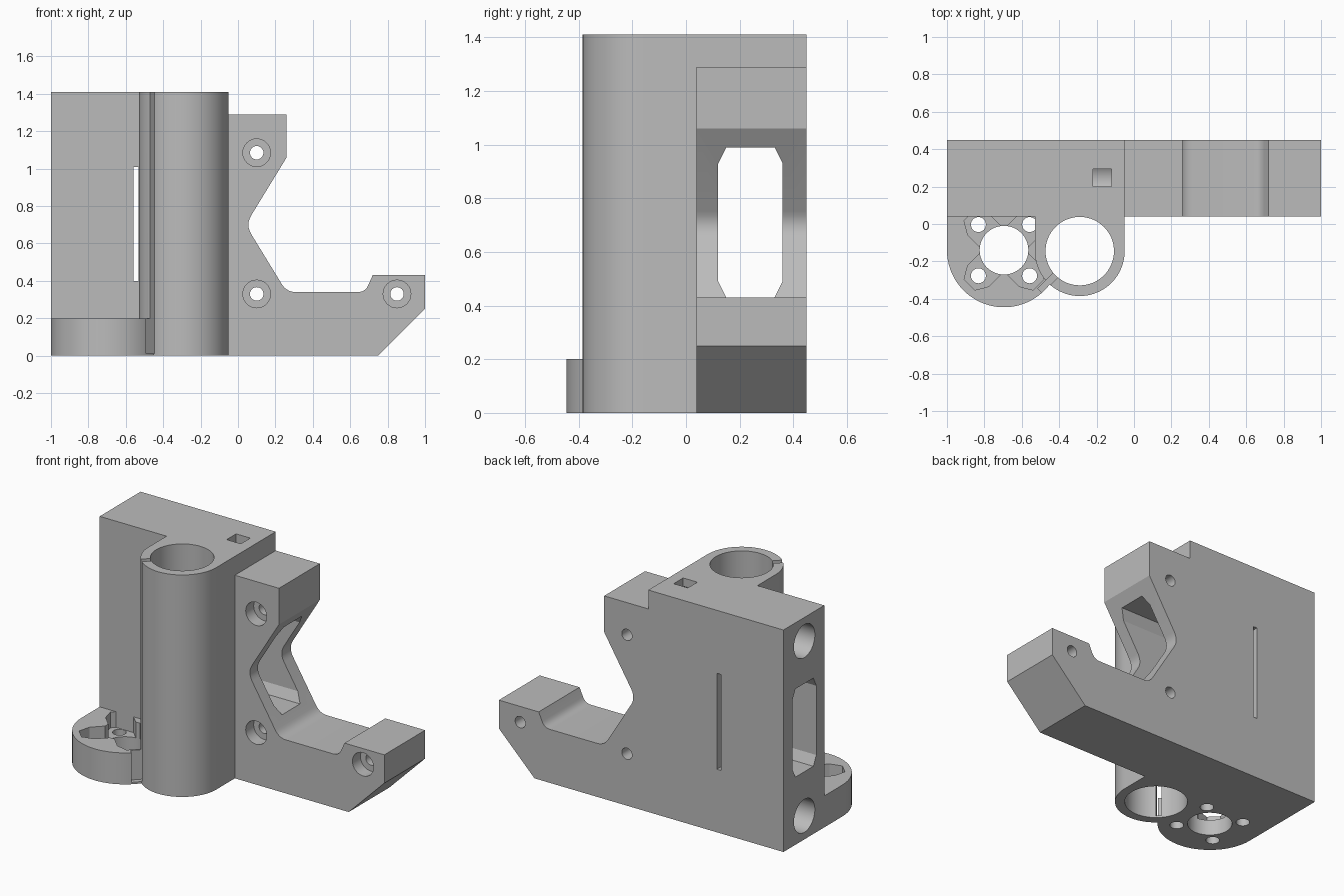
import bpy
import bmesh
import math
from mathutils import Vector

if "Cube" in bpy.data.objects:
    bpy.data.objects.remove(bpy.data.objects["Cube"])

grey = bpy.data.materials.new("plain_grey")
grey.use_nodes = True
COLOUR = (0.5, 0.5, 0.5, 1)
grey.diffuse_color = COLOUR
grey.node_tree.nodes["Principled BSDF"].inputs["Base Color"].default_value = COLOUR


def prism(name, points, axis, lo, hi):
    """Extrude a flat profile along one axis; points hold the other two coordinates."""
    place = {"x": lambda p, d: (d, p[0], p[1]),
             "y": lambda p, d: (p[0], d, p[1]),
             "z": lambda p, d: (p[0], p[1], d)}[axis]
    bm = bmesh.new()
    face = bm.faces.new([bm.verts.new(place(p, lo)) for p in points])
    grown = bmesh.ops.extrude_face_region(bm, geom=[face])
    verts = [g for g in grown["geom"] if isinstance(g, bmesh.types.BMVert)]
    shift = Vector(place((0, 0), hi - lo))
    bmesh.ops.translate(bm, verts=verts, vec=shift)
    bmesh.ops.recalc_face_normals(bm, faces=bm.faces)
    mesh = bpy.data.meshes.new(name)
    bm.to_mesh(mesh)
    bm.free()
    mesh.materials.append(grey)
    obj = bpy.data.objects.new(name, mesh)
    bpy.context.collection.objects.link(obj)
    return obj


def arc(cx, cy, r, start=0, end=360, n=64):
    full = abs(end - start) == 360
    steps = n if full else n + 1
    angles = [math.radians(start + (end - start) * i / n) for i in range(steps)]
    return [(cx + r * math.cos(a), cy + r * math.sin(a)) for a in angles]


def rect(x0, x1, y0, y1):
    return [(x0, y0), (x1, y0), (x1, y1), (x0, y1)]


def rounded(before, corner, after, size, n=6):
    """Curve that softens one corner of a profile."""
    c = Vector(corner)
    a = c + (Vector(before) - c).normalized() * size
    b = c + (Vector(after) - c).normalized() * size
    ts = [i / n for i in range(n + 1)]
    return [tuple(a * (1 - t) ** 2 + c * 2 * t * (1 - t) + b * t * t) for t in ts]


def combine(target, tools, operation):
    for tool in tools:
        tool.hide_render = True
        mod = target.modifiers.new("combine", "BOOLEAN")
        mod.operation = operation
        mod.solver = "EXACT"
        mod.object = tool
        bpy.context.view_layer.objects.active = target
        bpy.ops.object.modifier_apply(modifier=mod.name)
        bpy.data.objects.remove(tool)


BACK, FRONT, TOP = 0.45, 0.04, 1.41

# Main plate with the notched side bracket
shoulder, notch, inner = (0.26, 1.06), (0.04, 0.70), (0.26, 0.34)
step, lip = (0.68, 0.34), (0.72, 0.43)
outline = [(-1, 0), (0.75, 0), (1, 0.25), (1, 0.43), lip]
outline += rounded(lip, step, inner, 0.04)
outline += rounded(step, inner, notch, 0.05)
outline += rounded(inner, notch, shoulder, 0.06)
outline += [shoulder, (0.26, 1.29), (-0.05, 1.29), (-0.05, TOP), (-1, TOP)]
body = prism("rod_carriage", outline, "y", FRONT, BACK)

# Round flange with four nut channels
MX, MY = -0.695, -0.14
flange_shape = [(-1, 0.1)] + arc(MX, MY, 0.305, 180, 360) + [(MX + 0.305, 0.1)]
flange = prism("flange", flange_shape, "z", 0, 0.2)
channel = [(0, -0.08), (0.194, -0.08), (0.262, -0.04),
           (0.262, 0.04), (0.194, 0.08), (0, 0.08)]
channels = []
for k in range(4):
    a = math.radians(45 + 90 * k)
    c, s = math.cos(a), math.sin(a)
    turned = [(MX + u * c - v * s, MY + u * s + v * c) for u, v in channel]
    channels.append(prism("nut_channel", turned, "z", 0.1, 0.3))
combine(flange, channels, "DIFFERENCE")

# Upright bearing tube blended into the plate
TX, TY = -0.29, -0.145
tube_shape = [(TX - 0.24, 0.2)] + arc(TX, TY, 0.24, 180, 360) + [(TX + 0.24, 0.2)]
tube = prism("bearing_tube", tube_shape, "z", 0, TOP)
combine(body, [flange, tube], "UNION")

# Bearing bore and its diagonal slit
cutters = [prism("bore", arc(TX, TY, 0.183), "z", -0.1, TOP + 0.1)]
d = math.sqrt(0.5)
slit = [(TX + d * (-u + v), TY + d * (-u - v)) for u, v in rect(0.1, 0.3, -0.017, 0.017)]
cutters.append(prism("tube_slit", slit, "z", 0.012, TOP + 0.1))

# Flange centre hole and screw holes
cutters.append(prism("centre_hole", arc(MX, MY, 0.13), "z", -0.1, 0.3))
for sx in (-1, 1):
    for sy in (-1, 1):
        ring = arc(MX + sx * 0.137, MY + sy * 0.137, 0.04, n=32)
        cutters.append(prism("flange_screw", ring, "z", -0.1, 0.21))

# Mounting holes with counterbores on the front
for x, z in ((0.1, 1.085), (0.1, 0.33), (0.85, 0.33)):
    cutters.append(prism("mount_hole", arc(x, z, 0.036, n=32), "y", -0.1, 0.6))
    cutters.append(prism("counterbore", arc(x, z, 0.074, n=32), "y", -0.1, 0.12))

# Belt tunnel running side to side, with chamfered corners
tunnel = []
for sy, sz in ((-1, -1), (1, -1), (1, 1), (-1, 1)):
    corner = [(0.24 + sy * 0.12, 0.71 + sz * 0.22), (0.24 + sy * 0.09, 0.71 + sz * 0.28)]
    tunnel += corner if sy * sz > 0 else corner[::-1]
cutters.append(prism("belt_tunnel", tunnel, "x", -1.2, 1.2))

# Blind rod sockets, plate slit and square pocket in the top
for z in (0.15, 1.26):
    cutters.append(prism("rod_socket", arc(0.24, z, 0.105, n=48), "x", -1.2, -0.1))
cutters.append(prism("plate_slit", rect(-0.56, -0.532, 0.4, 1.01), "y", -0.1, 0.6))
cutters.append(prism("square_pocket", rect(-0.22, -0.12, 0.2, 0.295), "z", 1.3, 1.6))
combine(body, cutters, "DIFFERENCE")

# Smooth the curved walls and keep the edges crisp
bpy.ops.object.select_all(action="DESELECT")
body.select_set(True)
bpy.context.view_layer.objects.active = body
bpy.ops.object.shade_smooth_by_angle(angle=math.radians(22))
